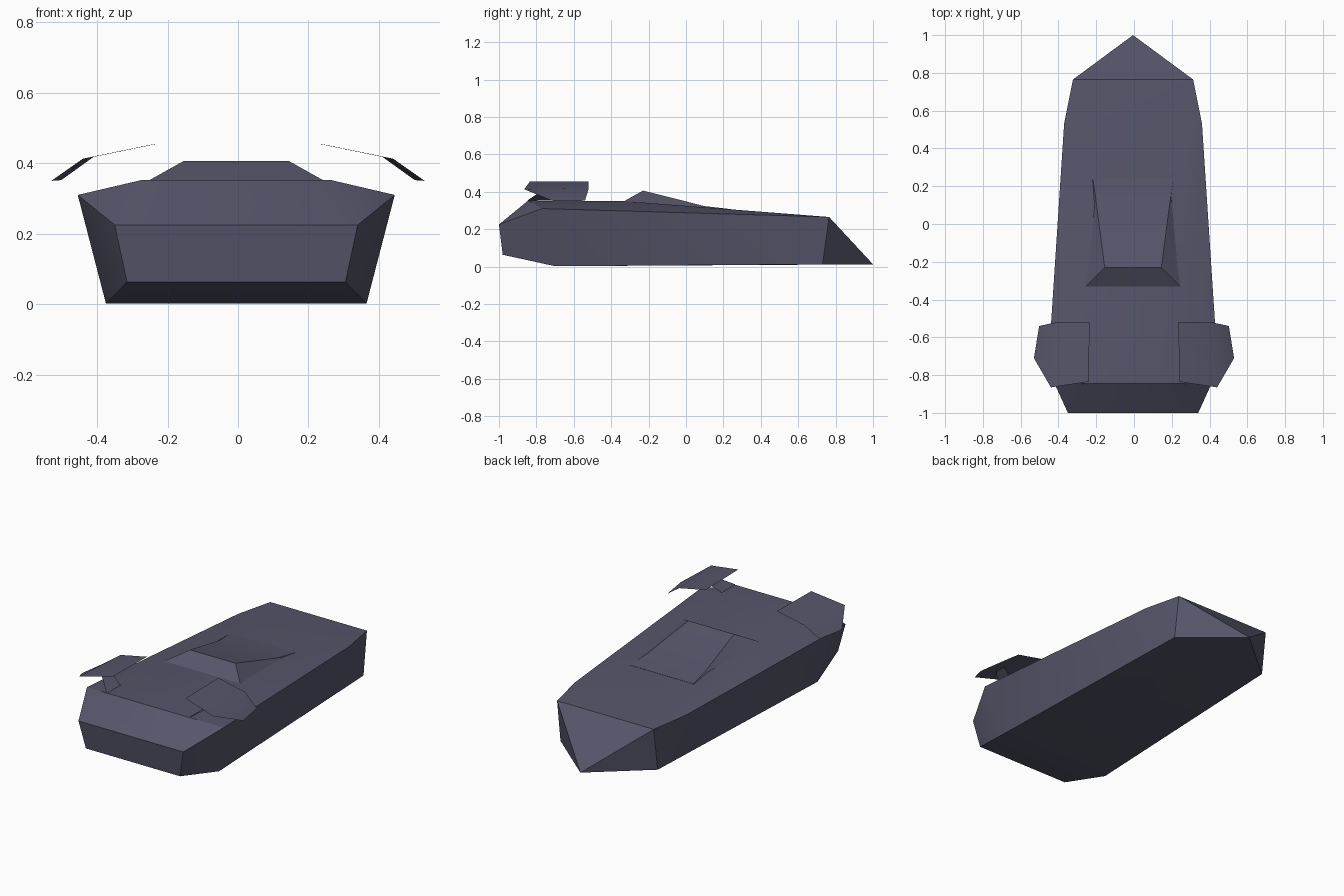
import bpy
import bmesh
import math

cube = bpy.data.objects.get("Cube")
if cube:
    bpy.data.objects.remove(cube, do_unlink=True)

# One slate paint for the whole craft
paint = bpy.data.materials.new("slate_paint")
paint.use_nodes = True
COLOR = (0.092, 0.092, 0.145, 1.0)
paint.diffuse_color = COLOR
paint.node_tree.nodes["Principled BSDF"].inputs["Base Color"].default_value = COLOR


def finish(name, bm, x_offset=0.0, angle=30):
    mesh = bpy.data.meshes.new(name)
    bm.to_mesh(mesh)
    bm.free()
    mesh.materials.append(paint)
    obj = bpy.data.objects.new(name, mesh)
    bpy.context.collection.objects.link(obj)
    obj.location.x = x_offset
    bpy.ops.object.select_all(action="DESELECT")
    bpy.context.view_layer.objects.active = obj
    obj.select_set(True)
    bpy.ops.object.shade_smooth_by_angle(angle=math.radians(angle))
    return obj


def sheet(name, corners, faces, side):
    """Thin plate from corner points, flipped to either side."""
    bm = bmesh.new()
    verts = [bm.verts.new((side * x, y, z)) for x, y, z in corners]
    for face in faces:
        loop = [verts[i] for i in face]
        bm.faces.new(loop if side > 0 else loop[::-1])
    bm.normal_update()
    return finish(name, bm)


# Hull: convex body through mirrored corner points
hull_corners = [
    (0.345, -1.0, 0.225), (0.31, -0.98, 0.063),    # front plate
    (0.27, -0.845, 0.352), (0.25, -0.33, 0.35),    # deck
    (0.45, -0.77, 0.31), (0.365, 0.53, 0.272),     # shoulder
    (0.37, -0.70, 0.002), (0.32, 0.73, 0.012),     # floor
    (0.318, 0.765, 0.265),                         # tail top
]
bm = bmesh.new()
for x, y, z in hull_corners:
    for s in (-1, 1):
        bm.verts.new((s * x, y, z))
bm.verts.new((0, 1.0, 0.012))
bmesh.ops.convex_hull(bm, input=bm.verts[:])
bmesh.ops.dissolve_limit(bm, angle_limit=math.radians(0.5),
                         verts=bm.verts[:], edges=bm.edges[:])
bmesh.ops.recalc_face_normals(bm, faces=bm.faces[:])
finish("hull", bm, -0.005, 25)

# Raised wedge on the deck: rows of (y, top half width, top z, base half width, base z)
rows = [
    (-0.23, 0.15, 0.406, 0.245, 0.335),
    (0.10, 0.193, 0.323, 0.222, 0.305),
    (0.24, 0.213, 0.307, 0.215, 0.295),
]
bm = bmesh.new()
front = [bm.verts.new((x, -0.33, 0.35)) for x in (-0.25, 0.25)]
lofted = [[bm.verts.new(p) for p in ((-b, y, bz), (-t, y, tz), (t, y, tz), (b, y, bz))]
          for y, t, tz, b, bz in rows]
for a, b in zip(lofted, lofted[1:]):
    for i in range(3):
        bm.faces.new((a[i], a[i + 1], b[i + 1], b[i]))
first = lofted[0]
bm.faces.new((front[0], front[1], first[2], first[1]))
bm.faces.new((front[0], first[1], first[0]))
bm.faces.new((front[1], first[3], first[2]))
bm.faces.new(lofted[-1])
bmesh.ops.recalc_face_normals(bm, faces=bm.faces[:])
finish("deck_wedge", bm, -0.005, 15)

# Folded fins and their struts, one pair per side
fin_corners = [
    (0.235, -0.52, 0.454), (0.24, -0.835, 0.454),
    (0.44, -0.865, 0.413), (0.41, -0.52, 0.418),
    (0.53, -0.71, 0.35), (0.502, -0.54, 0.352),
]
strut_corners = [
    (0.27, -0.85, 0.352), (0.27, -0.72, 0.352),
    (0.38, -0.68, 0.42), (0.38, -0.75, 0.42),
]
for label, side in (("left", 1), ("right", -1)):
    sheet(label + "_fin", fin_corners, [(0, 1, 2, 3), (3, 2, 4, 5)], side)
    sheet(label + "_strut", strut_corners, [(0, 3, 2, 1)], side)
